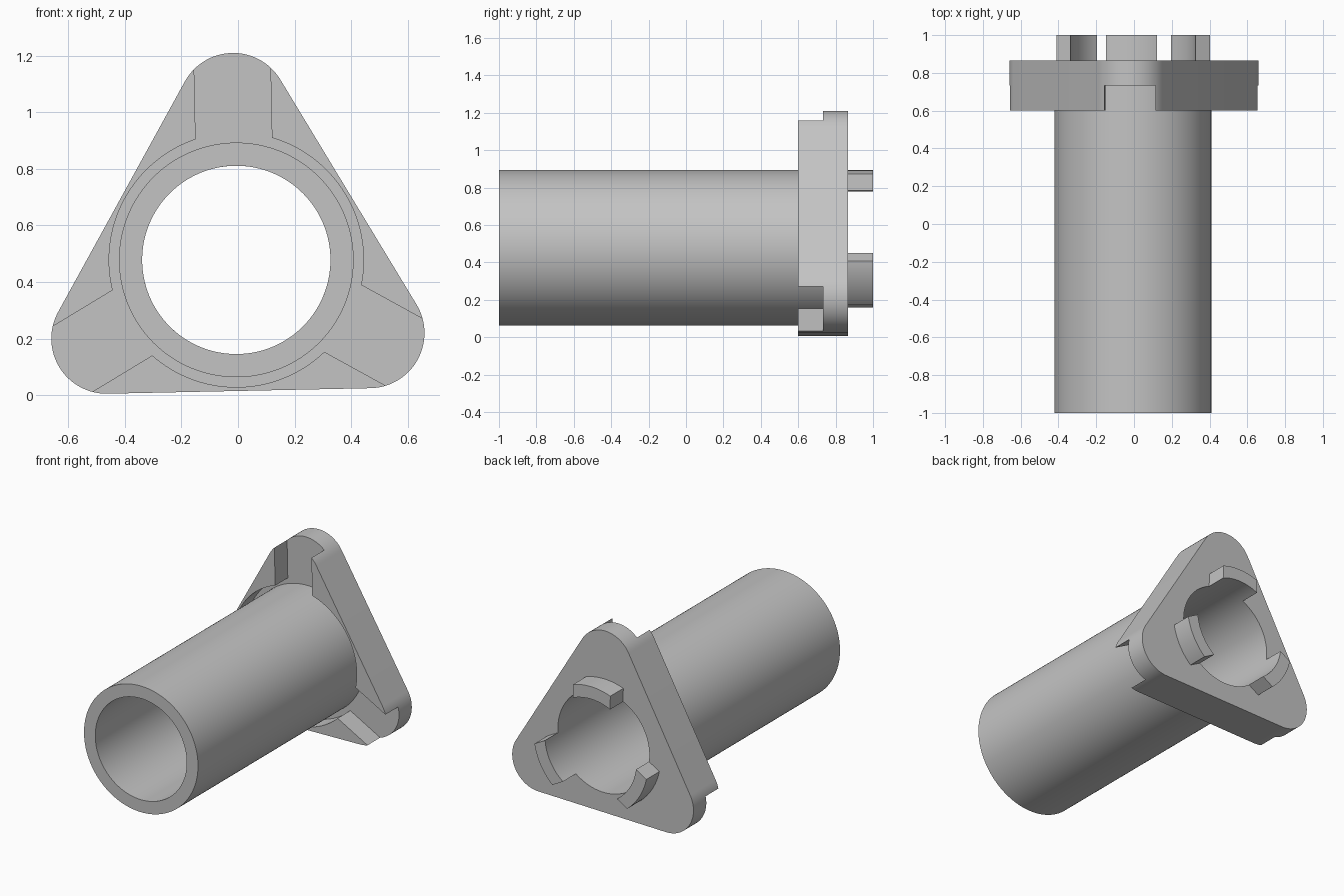
import bpy, bmesh, math

if "Cube" in bpy.data.objects:
    bpy.data.objects.remove(bpy.data.objects["Cube"], do_unlink=True)

CX, CZ = -0.006, 0.478              # bore axis
BORE, OUTER, RELIEF = 0.333, 0.415, 0.45
HALF = 0.135                        # half width of slots and tabs
CORNERS = [math.radians(91.2 + 120 * k) for k in range(3)]
NAMES = ["top", "right", "left"]
TUBE_FRONT, FLANGE_FRONT, FLOOR, FLANGE_BACK, TAB_BACK = -1, 0.6, 0.732, 0.865, 1

grey = bpy.data.materials.new("grey")
grey.use_nodes = True
colour = (0.55, 0.55, 0.55, 1)
grey.diffuse_color = colour
grey.node_tree.nodes["Principled BSDF"].inputs["Base Color"].default_value = colour


def arc(radius, start, end, steps, centre=(0, 0)):
    angles = [start + (end - start) * i / steps for i in range(steps + 1)]
    return [(centre[0] + radius * math.cos(a), centre[1] + radius * math.sin(a)) for a in angles]


def circle(radius):
    return arc(radius, 0, 2 * math.pi, 128)[:-1]


def turn(points, angle):
    c, s = math.cos(angle), math.sin(angle)
    return [(u * c - v * s, u * s + v * c) for u, v in points]


def prism(name, outline, y0, y1):
    """Extrude a closed outline around the bore axis from y0 to y1."""
    bm = bmesh.new()
    face = bm.faces.new([bm.verts.new((CX + u, y0, CZ + v)) for u, v in outline])
    new = bmesh.ops.extrude_face_region(bm, geom=[face])["geom"]
    bmesh.ops.translate(bm, vec=(0, y1 - y0, 0),
                        verts=[g for g in new if isinstance(g, bmesh.types.BMVert)])
    bmesh.ops.recalc_face_normals(bm, faces=bm.faces)
    mesh = bpy.data.meshes.new(name)
    bm.to_mesh(mesh)
    bm.free()
    mesh.materials.append(grey)
    obj = bpy.data.objects.new(name, mesh)
    bpy.context.collection.objects.link(obj)
    return obj


def activate(obj):
    bpy.ops.object.select_all(action='DESELECT')
    obj.select_set(True)
    bpy.context.view_layer.objects.active = obj


def cut(obj, cutter):
    activate(obj)
    mod = obj.modifiers.new("cut", 'BOOLEAN')
    mod.operation, mod.solver, mod.object = 'DIFFERENCE', 'EXACT', cutter
    bpy.ops.object.modifier_apply(modifier=mod.name)
    bpy.data.objects.remove(cutter, do_unlink=True)


# Tube, seated on the floor of the flange recess
tube = prism("tube", circle(OUTER), TUBE_FRONT, FLOOR)
cut(tube, prism("bore_cutter", circle(BORE), -2, 2))

# Rounded triangular flange
outline = []
for a in CORNERS:
    centre = (0.537 * math.cos(a), 0.537 * math.sin(a))
    outline += arc(0.195, a - math.pi / 3, a + math.pi / 3, 32, centre)
flange = prism("flange", outline, FLANGE_FRONT, FLANGE_BACK)
cut(flange, prism("flange_bore_cutter", circle(BORE), -2, 2))

# Round relief and corner slots, cut to the same depth
cut(flange, prism("relief_cutter", circle(RELIEF), 0.4, FLOOR))
for a in CORNERS:
    slot = [(0.38, -HALF), (1, -HALF), (1, HALF), (0.38, HALF)]
    cut(flange, prism("slot_cutter", turn(slot, a), 0.4, FLOOR))

# Curved tabs with parallel sides on the back
parts = [tube, flange]
ao, ai = math.asin(HALF / OUTER), math.asin(HALF / BORE)
for name, a in zip(NAMES, CORNERS):
    profile = arc(OUTER, -ao, ao, 16) + arc(BORE, ai, -ai, 16)
    parts.append(prism(name + "_tab", turn(profile, a), FLANGE_BACK, TAB_BACK))

for part in parts:
    activate(part)
    bpy.ops.object.shade_smooth_by_angle(angle=math.radians(30))
